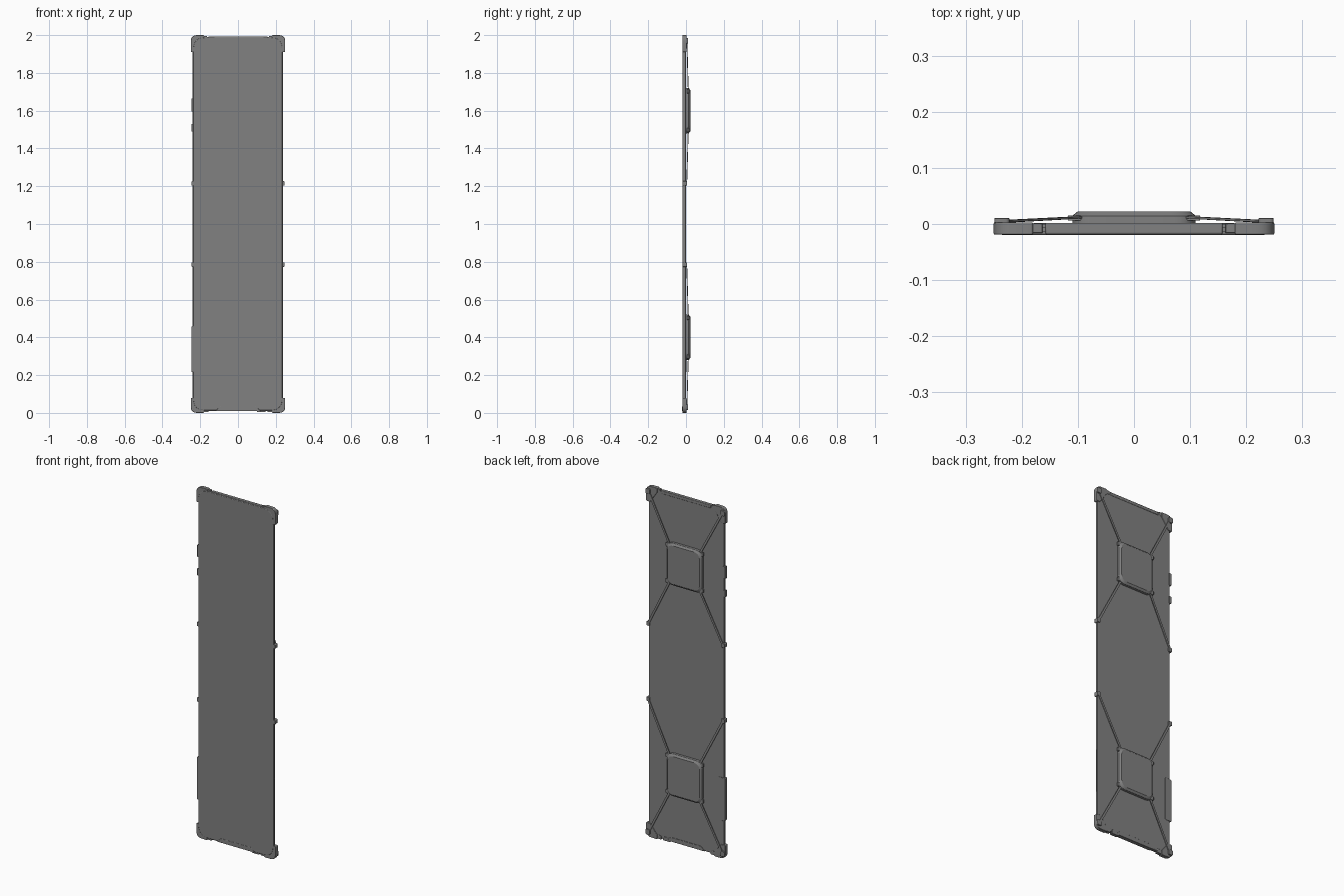
import bpy, bmesh, math
from mathutils import Vector

cube = bpy.data.objects.get("Cube")
if cube:
    bpy.data.objects.remove(cube, do_unlink=True)


def material(name, value):
    m = bpy.data.materials.new(name)
    m.use_nodes = True
    color = (value, value, value, 1)
    m.diffuse_color = color
    m.node_tree.nodes["Principled BSDF"].inputs["Base Color"].default_value = color
    return m


grey = material("mid grey", 0.22)


def prism(name, pts, y0, y1, bevel=0.0, taper=1.0):
    """Extrude an x-z outline from y0 to y1, shrinking the y1 end by taper."""
    bm = bmesh.new()
    n = len(pts)
    cx = sum(p[0] for p in pts) / n
    cz = sum(p[1] for p in pts) / n
    a = [bm.verts.new((x, y0, z)) for x, z in pts]
    b = [bm.verts.new((cx + (x - cx) * taper, y1, cz + (z - cz) * taper)) for x, z in pts]
    bm.faces.new(a)
    bm.faces.new(b)
    for i in range(n):
        j = (i + 1) % n
        bm.faces.new((a[i], a[j], b[j], b[i]))
    bmesh.ops.recalc_face_normals(bm, faces=bm.faces)
    mesh = bpy.data.meshes.new(name)
    bm.to_mesh(mesh)
    bm.free()
    ob = bpy.data.objects.new(name, mesh)
    bpy.context.collection.objects.link(ob)
    mesh.materials.append(grey)
    if bevel:
        mod = ob.modifiers.new("soft edges", "BEVEL")
        mod.width = bevel
        mod.segments = 2
        mod.limit_method = "ANGLE"
        mod.angle_limit = math.radians(50)
    bpy.ops.object.select_all(action="DESELECT")
    ob.select_set(True)
    bpy.context.view_layer.objects.active = ob
    bpy.ops.object.shade_smooth_by_angle(angle=math.radians(30))
    return ob


def rounded(points, radii, steps=6):
    """Round the corners of a polygon, one radius per corner."""
    out = []
    for i, p in enumerate(points):
        p = Vector(p)
        r = radii[i] if isinstance(radii, (list, tuple)) else radii
        if not r:
            out.append(tuple(p))
            continue
        a = p + (Vector(points[i - 1]) - p).normalized() * r
        b = p + (Vector(points[(i + 1) % len(points)]) - p).normalized() * r
        for k in range(steps + 1):
            t = k / steps
            out.append(tuple(a * (1 - t) ** 2 + p * 2 * t * (1 - t) + b * t * t))
    return out


def rect(x0, x1, z0, z1):
    return [(x0, z0), (x1, z0), (x1, z1), (x0, z1)]


def strap(name, start, end, width=0.012, thick=0.004):
    """Flat band on the back between two (x, y, z) points."""
    s, e = Vector(start), Vector(end)
    side = Vector((-(e.z - s.z), 0, e.x - s.x)).normalized() * width / 2
    outline = [s + side, s - side, e - side, e + side]
    ob = prism(name, [(p.x, p.z) for p in outline], 0, thick)
    # Lean the band so it climbs towards the pad
    for i, v in enumerate(ob.data.vertices):
        v.co.y += s.y if i % 4 < 2 else e.y
    return ob


# Main slab, with a thinner rim that forms the side step
prism("main_panel", rounded(rect(-0.237, 0.235, 0.013, 1.988), 0.06), -0.0195, 0.0, 0.003)
prism("panel_rim", rounded(rect(-0.240, 0.238, 0.010, 1.991), 0.06), -0.014, -0.005)

for top in (True, False):
    level = "upper" if top else "lower"

    def zz(d, top=top):
        return 2 - d if top else d

    # Raised back pad with a chamfered cover
    pad_z = 1.6 if top else 0.4
    pad = rect(-0.11, 0.11, pad_z - 0.12, pad_z + 0.12)
    prism(level + "_pad_base", rounded(pad, 0.04), -0.001, 0.015, 0.001)
    prism(level + "_pad_cover", rounded(pad, 0.04), 0.0148, 0.0225, taper=0.91)

    for s, side in ((1, "left"), (-1, "right")):
        tag = level + "_" + side + "_"
        # Corner bumper: wrap, tabs along both edges and strap knob
        arm = 0.09 if top else 0.08
        outline = [(s * 0.25, zz(0)), (s * 0.25, zz(arm)), (s * 0.225, zz(arm)),
                   (s * 0.18, zz(0.025)), (s * 0.18, zz(0))]
        prism(tag + "corner_bumper",
              rounded(outline, [0.035, 0.006, 0, 0, 0.005]), -0.0188, 0.003, 0.002)
        prism(tag + "edge_tab", rect(s * 0.163, s * 0.19, zz(0.024), zz(0.004)),
              -0.016, 0.001, 0.001)
        knob = rect(s * 0.222, s * 0.249, zz(0.045), zz(0.015))
        prism(tag + "corner_knob", rounded(knob, 0.008), 0.002, 0.0105, 0.001)

        # Side clip gripping the edge
        clip_z = 1.215 if top else 0.785
        clip = rect(s * 0.226, s * 0.246, clip_z - 0.012, clip_z + 0.012)
        prism(tag + "side_clip", rounded(clip, 0.005), -0.018, 0.006, 0.001)

        # Crossing straps from the pad to the corner and the clip
        inward = 0.1 if top else -0.1
        strap(tag + "corner_strap", (s * 0.232, 0.003, zz(0.032)),
              (s * 0.092, 0.010, pad_z + inward))
        strap(tag + "clip_strap", (s * 0.236, 0.002, clip_z),
              (s * 0.092, 0.010, pad_z - inward))
        for k in (1, -1):
            loop = rect(s * 0.092, s * 0.118, pad_z + k * 0.092, pad_z + k * 0.114)
            prism(tag + "strap_loop", rounded(loop, 0.005), 0.006, 0.0155, 0.001)

# Top edge strip between the bumpers
prism("top_strip", rect(-0.158, 0.158, 1.975, 1.993), -0.0185, 0.002, 0.003)

# Edge buttons and the long cover on the right edge
for z0, z1 in ((1.595, 1.665), (1.49, 1.53)):
    prism("edge_button", rounded(rect(-0.247, -0.232, z0, z1), 0.003), -0.015, 0.001, 0.001)
prism("right_edge_cover", rounded(rect(-0.246, -0.205, 0.215, 0.46), 0.006), -0.017, 0.0015, 0.001)
prism("left_edge_slot", rect(0.230, 0.2395, 0.22, 0.46), -0.0125, -0.009)

# Bottom tray and feet
tray = [(-0.12, 0.010), (0.12, 0.010), (0.095, 0.034), (-0.095, 0.034)]
prism("bottom_tray", rounded(tray, 0.005), -0.0200, 0.002, 0.001)
for x0, x1 in ((-0.18, -0.155), (0.10, 0.145), (0.155, 0.18)):
    prism("bottom_clip", rounded(rect(x0, x1, 0.004, 0.026), 0.003), -0.0175, 0.0015, 0.001)
